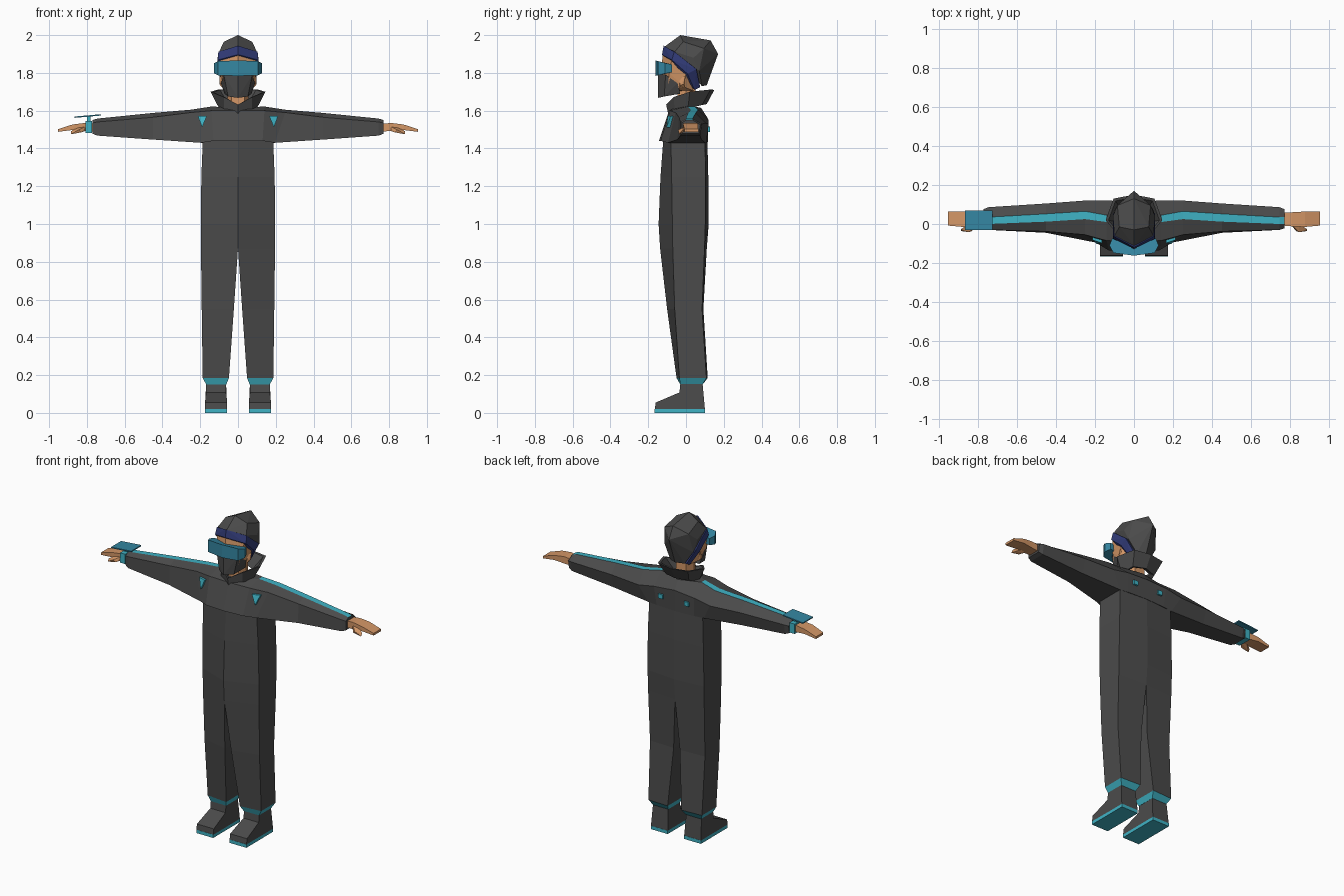
import bpy, bmesh
from mathutils import Vector


def material(name, rgb):
    m = bpy.data.materials.new(name)
    m.diffuse_color = (*rgb, 1)
    return m


SUIT = material("charcoal_cloth", (0.07, 0.07, 0.07))
TEAL = material("teal_trim", (0.05, 0.45, 0.56))
GLASS = material("blue_glass", (0.035, 0.24, 0.36))
SKIN = material("skin", (0.66, 0.31, 0.135))
BAND = material("navy_band", (0.032, 0.045, 0.19))


def finish(name, bm, mats, mirror=False):
    bmesh.ops.recalc_face_normals(bm, faces=bm.faces[:])
    me = bpy.data.meshes.new(name)
    bm.to_mesh(me)
    bm.free()
    for m in mats:
        me.materials.append(m)
    ob = bpy.data.objects.new(name, me)
    bpy.context.collection.objects.link(ob)
    if mirror:
        mod = ob.modifiers.new("mirror", 'MIRROR')
        mod.merge_threshold = 0.0005
    return ob


def loft(name, rings, mats, mirror=False, rule=None, caps=True, loop=False):
    """Skin rings of points; rule(segment, side) gives the material slot."""
    bm = bmesh.new()
    vs = [[bm.verts.new(p) for p in r] for r in rings]
    n = len(vs[0])
    for i in range(len(vs) if loop else len(vs) - 1):
        a, b = vs[i], vs[(i + 1) % len(vs)]
        for j in range(n):
            k = (j + 1) % n
            f = bm.faces.new((a[j], a[k], b[k], b[j]))
            f.material_index = rule(i, j) if rule else 0
    if caps and not loop:
        bm.faces.new(vs[0])
        bm.faces.new(vs[-1])
    # drop the faces lying on the mirror plane
    if mirror:
        inner = [f for f in bm.faces if all(abs(v.co.x) < 1e-4 for v in f.verts)]
        bmesh.ops.delete(bm, geom=inner, context='FACES')
    return finish(name, bm, mats, mirror)


def hull(name, points, mat, both=True, mirror=False):
    """Convex shape round points; both adds the points' reflections in x."""
    bm = bmesh.new()
    pts = {tuple(p) for p in points}
    if both:
        pts |= {(-x if x else 0, y, z) for x, y, z in pts}
    for p in sorted(pts):
        bm.verts.new(p)
    r = bmesh.ops.convex_hull(bm, input=bm.verts[:])
    junk = [v for v in bm.verts if not v.link_faces]
    bmesh.ops.delete(bm, geom=junk, context='VERTS')
    bmesh.ops.dissolve_limit(bm, angle_limit=0.05, verts=bm.verts[:], edges=bm.edges[:])
    return finish(name, bm, [mat], mirror)


def box(x0, x1, y0, y1, z0, z1):
    return [(x, y, z) for x in (x0, x1) for y in (y0, y1) for z in (z0, z1)]


# trousers and torso: z, inner x, outer x, centre front, side front, side back, centre back
body = [
    (0.185, 0.048, 0.187, -0.050, -0.035, 0.108, 0.115),
    (0.55, 0.022, 0.192, -0.100, -0.060, 0.085, 0.092),
    (0.87, 0.0, 0.196, -0.137, -0.070, 0.098, 0.110),
    (1.00, 0.0, 0.197, -0.145, -0.072, 0.102, 0.120),
    (1.25, 0.0, 0.194, -0.135, -0.076, 0.104, 0.118),
    (1.45, 0.0, 0.186, -0.120, -0.080, 0.100, 0.113),
]
loft("jumpsuit_body", [[(xi, cf, z), (xo, sf, z), (xo, sb, z), (xi, cb, z)]
                       for z, xi, xo, cf, sf, sb, cb in body], [SUIT], True)

# ankle cuffs
loft("ankle_cuff", [
    [(0.062, -0.03, 0.15), (0.168, -0.03, 0.15), (0.168, 0.088, 0.15), (0.062, 0.088, 0.15)],
    [(0.048, -0.05, 0.185), (0.187, -0.035, 0.185), (0.187, 0.108, 0.185), (0.048, 0.115, 0.185)],
], [TEAL], True)

# boots and soles
side = [(-0.165, 0.02), (-0.160, 0.055), (-0.035, 0.108), (-0.03, 0.152), (0.088, 0.152), (0.10, 0.02)]
loft("boot", [[(x + s * (0.006 if z > 0.1 else 0), y, z) for y, z in side]
              for x, s in ((0.057, 1), (0.175, -1))], [SUIT], True)
hull("boot_sole", box(0.057, 0.175, -0.166, 0.101, 0.0, 0.021), TEAL, False, True)

# chest and sleeves: top x, bottom x, then (y, z) round the section
arm = [
    (0.0, 0.0, [(-0.06, 1.615), (-0.09, 1.60), (-0.143, 1.44), (0.115, 1.43), (0.115, 1.56), (0.08, 1.615)]),
    (0.14, 0.13, [(0.01, 1.622), (-0.085, 1.60), (-0.135, 1.44), (0.108, 1.43), (0.12, 1.55), (0.045, 1.622)]),
    (0.25, 0.195, [(0.025, 1.605), (-0.055, 1.59), (-0.095, 1.43), (0.10, 1.43), (0.12, 1.53), (0.065, 1.605)]),
    (0.45, 0.45, [(0.012, 1.588), (-0.038, 1.565), (-0.045, 1.447), (0.082, 1.447), (0.105, 1.535), (0.052, 1.588)]),
    (0.745, 0.745, [(0.0, 1.558), (-0.03, 1.54), (-0.03, 1.468), (0.075, 1.468), (0.086, 1.53), (0.035, 1.558)]),
    (0.77, 0.77, [(0.0, 1.55), (-0.022, 1.535), (-0.022, 1.478), (0.068, 1.478), (0.076, 1.525), (0.035, 1.55)]),
]
loft("jacket_and_sleeves", [[(xb if 1 < i < 4 else xt, y, z) for i, (y, z) in enumerate(sec)]
                            for xt, xb, sec in arm],
     [SUIT, TEAL], True, lambda seg, s: int(s == 5 and seg >= 1))

# chest triangles
tri = [(0.165, -0.088, 1.572), (0.213, -0.072, 1.572), (0.19, -0.094, 1.512)]
loft("chest_badge", [[(x, y + d, z) for x, y, z in tri] for d in (-0.009, 0.03)], [TEAL], True)

# back studs
hull("back_stud", box(0.075, 0.105, 0.10, 0.128, 1.488, 1.515), TEAL, False, True)

# hands with thumbs
loft("hand", [[(x, y0, z0), (x, y1, z0), (x, y1, z1), (x, y0, z1)] for x, y0, y1, z0, z1 in (
    (0.76, -0.008, 0.058, 1.49, 1.53),
    (0.81, -0.012, 0.060, 1.492, 1.535),
    (0.875, -0.015, 0.064, 1.498, 1.527),
    (0.953, -0.008, 0.065, 1.488, 1.502))], [SKIN], True)
hull("thumb", [(0.80, 0.0, 1.495), (0.80, 0.0, 1.52), (0.845, 0.0, 1.495), (0.845, 0.0, 1.515),
               (0.83, -0.036, 1.485), (0.845, -0.042, 1.498), (0.885, -0.036, 1.475),
               (0.885, -0.026, 1.49)], SKIN, False, True)

# wrist band and tablet on one arm
hull("wrist_band", box(-0.808, -0.773, -0.022, 0.07, 1.483, 1.545), TEAL, False)
hull("wrist_mount", box(-0.80, -0.78, 0.01, 0.04, 1.54, 1.568), TEAL, False)
hull("wrist_tablet", [(x, y, z + t) for x, z in ((-0.866, 1.562), (-0.725, 1.574))
                      for y in (-0.03, 0.07) for t in (0, 0.007)], GLASS, False)

# neck
hull("neck", [(x * s, y, z) for s in (1,) for z in (1.58, 1.73)
              for x, y in ((0.035, -0.045), (0.056, 0.0), (0.035, 0.05))], SKIN)


# flared collar, open at the top
def whole(half):
    return half + [(-x, y, z) for x, y, z in half[-2:0:-1]]


outer = whole([(0, -0.095, 1.585), (0.075, -0.06, 1.60), (0.10, 0.01, 1.612), (0.08, 0.085, 1.63), (0, 0.11, 1.635)])
rim = whole([(0, -0.105, 1.632), (0.075, -0.065, 1.672), (0.145, 0.02, 1.70), (0.105, 0.13, 1.712), (0, 0.15, 1.71)])
lip = [(x * 0.9, 0.01 + (y - 0.01) * 0.9, z - 0.002) for x, y, z in rim]
inner = [(x * 0.72, 0.005 + (y - 0.005) * 0.72, z + 0.012) for x, y, z in outer]
loft("collar", [outer, rim, lip, inner], [SUIT], loop=True)

# hood
hull("hood", [(0, -0.112, 1.94), (0, -0.03, 2.0), (0, 0.13, 1.972), (0, 0.17, 1.90), (0, 0.11, 1.735),
              (0.10, -0.06, 1.912), (0.075, -0.015, 1.965), (0.085, 0.095, 1.93), (0.108, 0.04, 1.88),
              (0.10, 0.07, 1.81), (0.05, 0.085, 1.73)], SUIT)

# headband running down behind the ears
hull("headband", [(0, -0.118, 1.944), (0.104, -0.062, 1.912), (0.108, 0.055, 1.82), (0.055, 0.075, 1.725),
                  (0, -0.127, 1.897), (0.108, -0.075, 1.868), (0.104, 0.008, 1.795), (0.058, 0.045, 1.71)], BAND)

# face and ears
hull("face", [(0, -0.122, 1.90), (0.096, -0.075, 1.868), (0.096, 0.0, 1.80), (0.086, -0.01, 1.725),
              (0.05, 0.04, 1.705), (0.065, -0.095, 1.71), (0.085, -0.09, 1.80), (0, -0.132, 1.70),
              (0, -0.135, 1.80)], SKIN)
hull("ear", [(0.08, -0.04, 1.775), (0.08, 0.0, 1.785), (0.098, -0.005, 1.78), (0.096, -0.03, 1.735),
             (0.08, -0.035, 1.72), (0.08, -0.005, 1.72), (0.097, -0.012, 1.74)], SKIN, False, True)

# face mask
hull("face_mask", [(0, -0.147, 1.795), (0.075, -0.108, 1.79), (0.09, -0.045, 1.745), (0.072, -0.03, 1.69),
                   (0.052, -0.115, 1.675), (0, -0.147, 1.668), (0, -0.03, 1.69)], SUIT)

# goggles
hull("goggles", [(0, -0.162, 1.866), (0, -0.162, 1.784), (0.105, -0.148, 1.862), (0.105, -0.148, 1.787),
                 (0.126, -0.11, 1.852), (0.126, -0.11, 1.797), (0.112, -0.075, 1.845),
                 (0.112, -0.075, 1.803)], GLASS)
